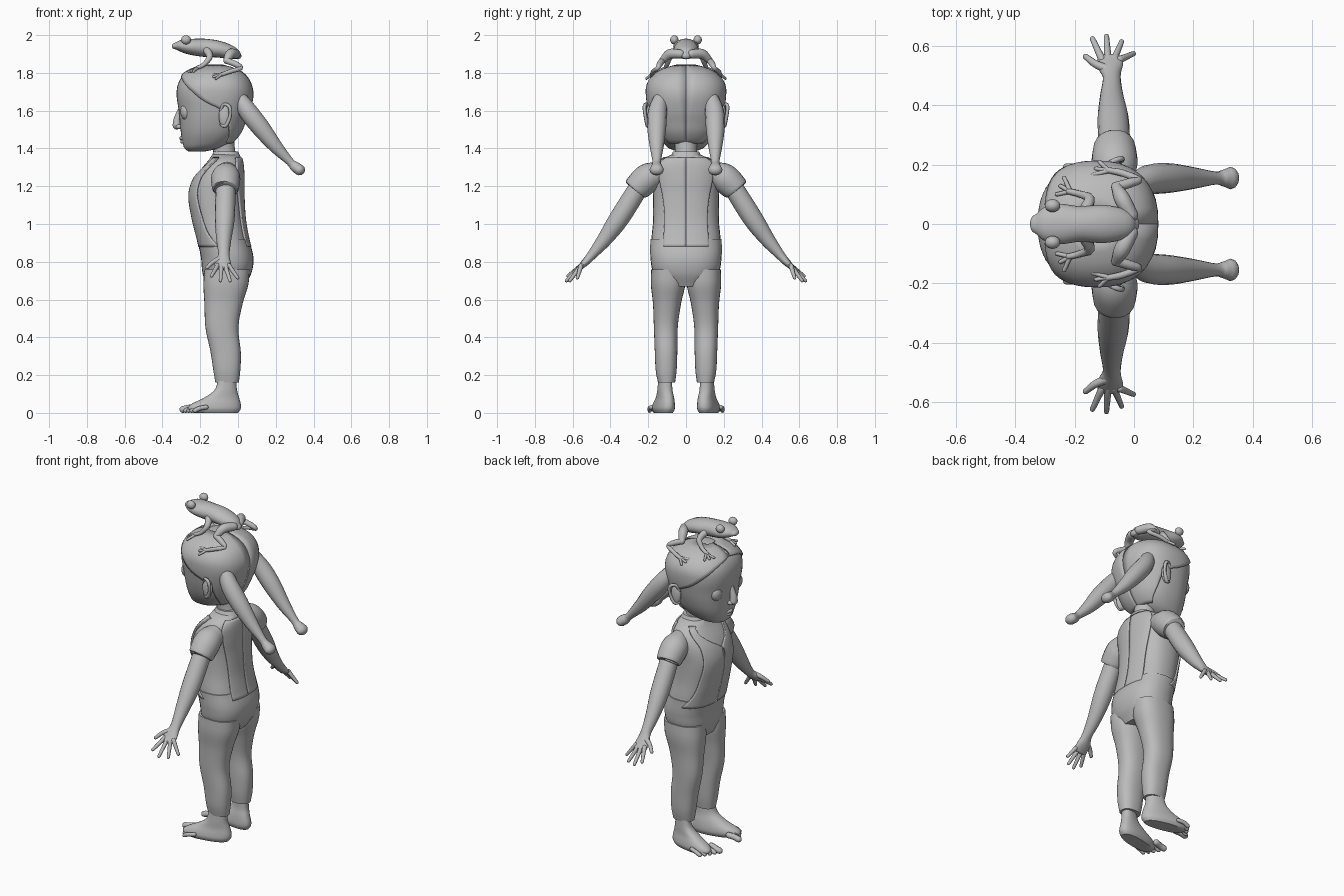
import bpy, bmesh
from math import sin, cos, radians, copysign
from mathutils import Vector, Matrix

cube = bpy.data.objects.get("Cube")
if cube:
    bpy.data.objects.remove(cube)

GREY = (0.5, 0.5, 0.5, 1)
clay = bpy.data.materials.new("plain_grey")
clay.use_nodes = True
clay.diffuse_color = GREY
clay.node_tree.nodes["Principled BSDF"].inputs["Base Color"].default_value = GREY


def finish(name, bm, mirror=False, thickness=0):
    """Turn a bmesh into a smooth object, optionally mirrored left to right."""
    bmesh.ops.recalc_face_normals(bm, faces=bm.faces)
    mesh = bpy.data.meshes.new(name)
    bm.to_mesh(mesh)
    bm.free()
    mesh.materials.append(clay)
    obj = bpy.data.objects.new(name, mesh)
    bpy.context.collection.objects.link(obj)
    if thickness:
        solid = obj.modifiers.new("thickness", 'SOLIDIFY')
        solid.thickness, solid.offset = thickness, 0
    if mirror:
        mod = obj.modifiers.new("mirror", 'MIRROR')
        mod.use_axis = (False, True, False)
        mod.use_mirror_merge = False
    bpy.ops.object.select_all(action='DESELECT')
    obj.select_set(True)
    bpy.context.view_layer.objects.active = obj
    bpy.ops.object.shade_smooth_by_angle(angle=radians(50))
    return obj


def sample(rows, z):
    """Smoothly interpolate the columns of rows at the first-column value z."""
    last = len(rows) - 1
    i = max([k for k in range(last) if rows[k][0] <= z] or [0])
    step = rows[i + 1][0] - rows[i][0]
    t = min(max((z - rows[i][0]) / step, 0), 1)

    def slope(k, c):
        a, b = rows[max(k - 1, 0)], rows[min(k + 1, last)]
        return (b[c] - a[c]) / (b[0] - a[0]) * step

    out = []
    for c in range(1, len(rows[0])):
        p, q = rows[i][c], rows[i + 1][c]
        m, n = slope(i, c), slope(i + 1, c)
        d = q - p
        out.append(p + m * t + (3 * d - 2 * m - n) * t ** 2 + (m + n - 2 * d) * t ** 3)
    return out


def surface(rows, z, angle, grow=0, skew=0):
    """Point on a rounded section; angle zero looks forward."""
    front, back, inner, outer = sample(rows, z)
    c, s = cos(angle), sin(angle)
    c, s = copysign(abs(c) ** 0.84, c), copysign(abs(s) ** 0.84, s)
    x = (front + back) / 2 - ((back - front) / 2 + grow) * c
    y = (inner + outer) / 2 + ((outer - inner) / 2 + grow) * s
    return Vector((x, y - x * skew, z))


def bridge(bm, rings, closed=True):
    for a, b in zip(rings, rings[1:]):
        for k in range(len(a) if closed else len(a) - 1):
            j = (k + 1) % len(a)
            bm.faces.new((a[k], a[j], b[j], b[k]))


def levels(low, high, count):
    return [low + (high - low) * k / count for k in range(count + 1)]


def loft(name, rows, mirror=False, grow=0, skew=0, sides=32, count=24):
    """Body built from horizontal sections."""
    bm = bmesh.new()
    rings = [[bm.verts.new(surface(rows, z, radians(360 * k / sides), grow, skew))
              for k in range(sides)] for z in levels(rows[0][0], rows[-1][0], count)]
    bridge(bm, rings)
    bm.faces.new(rings[0])
    bm.faces.new(rings[-1])
    return finish(name, bm, mirror)


def patch(name, rows, border, grow, thickness=0.01):
    """Cloth or hair lying on a body between two border angles."""
    bm = bmesh.new()
    rings = []
    for z in levels(border[0][0], border[-1][0], 32):
        lo, hi = sample(border, z)
        rings.append([bm.verts.new(surface(rows, z, radians(a), grow)) for a in levels(lo, hi, 12)])
    bridge(bm, rings, closed=False)
    return finish(name, bm, True, thickness)


def tube(name, rows, mirror=True, sides=12, steps=4):
    """Round-ended limb along x, y, z, radius, optional second radius."""
    keys = [(i, *r[:4], r[-1]) for i, r in enumerate(rows)]
    path = [sample(keys, t) for t in levels(0, len(rows) - 1, steps * (len(rows) - 1))]
    points = [Vector(p[:3]) for p in path]
    run = points[-1] - points[0]
    ref = Vector((1, 0, 0)) if abs(run.z) > max(abs(run.x), abs(run.y)) else Vector((0, 0, 1))
    bm = bmesh.new()
    rings = []

    def ring(i, bulge=0, sign=1):
        t = (points[min(i + 1, len(points) - 1)] - points[max(i - 1, 0)]).normalized()
        side = t.cross(ref).normalized()
        up = side.cross(t)
        a, b = path[i][3:]
        mid = points[i] + t * min(a, b) * sin(bulge) * sign
        rings.append([bm.verts.new(mid + (side * a * cos(v) + up * b * sin(v)) * cos(bulge))
                      for v in (radians(360 * k / sides) for k in range(sides))])

    bulges = [radians(d) for d in (25, 50, 75)]
    for bulge in reversed(bulges):
        ring(0, bulge, -1)
    for i in range(len(points)):
        ring(i)
    for bulge in bulges:
        ring(len(points) - 1, bulge)
    bridge(bm, rings)
    bm.faces.new(rings[0])
    bm.faces.new(rings[-1])
    return finish(name, bm, mirror)


def ball(name, at, size):
    bm = bmesh.new()
    bmesh.ops.create_uvsphere(bm, u_segments=20, v_segments=12, radius=1,
                              matrix=Matrix.Translation(at) @ Matrix.Diagonal((*size, 1)))
    return finish(name, bm, True)


def centred(rows):
    return [(z, front, back, -w, w) for z, front, back, w in rows]


# Shirt and dungarees
torso = centred([(.67, -.16, .03, .1), (.74, -.182, .065, .165), (.82, -.19, .076, .182),
                 (.92, -.21, .052, .183), (1.02, -.235, .034, .174), (1.15, -.254, .026, .175),
                 (1.24, -.23, .026, .18), (1.31, -.18, .022, .17), (1.345, -.15, .015, .13),
                 (1.37, -.135, .005, .07)])
loft("shirt", torso)
loft("trouser_seat", [r for r in torso if r[0] < 1], grow=.006).scale.z = 1
patch("bib_front", torso, [(.88, 0, 80), (.95, 0, 62), (1.05, 0, 54), (1.15, 0, 48),
                           (1.22, 0, 46), (1.27, 20, 48), (1.32, 38, 58), (1.35, 45, 70)], .004)
patch("bib_back", torso, [(.88, 145, 180), (1.1, 143, 180), (1.35, 125, 180)], .004)
legs = [(.16, -.12, .004, .058, .148), (.22, -.13, .012, .05, .16), (.32, -.145, .015, .046, .165),
        (.45, -.172, .002, .044, .17), (.58, -.178, .025, .026, .175),
        (.68, -.183, .055, .004, .186), (.76, -.178, .062, .01, .184)]
loft("trouser_leg", legs, mirror=True)

# Neck and collar
tube("neck", [(-.065, 0, 1.32, .062), (-.075, 0, 1.4, .058), (-.09, 0, 1.48, .07)], False, 24)
loft("collar", centred([(1.33, -.16, .022, .11), (1.36, -.14, .012, .082), (1.385, -.128, .0, .068)]))

# Bare feet with toes
loft("foot", [(0, -.235, .0, .055, .14), (.02, -.265, .014, .045, .15), (.045, -.25, .015, .045, .148),
              (.08, -.18, .006, .052, .14), (.12, -.125, -.005, .062, .138),
              (.18, -.105, -.01, .066, .135)], mirror=True, skew=.18)
for i in range(5):
    x, y = -.292 + .016 * i, .092 + .025 * i
    r = .018 if i == 0 else .012
    tube(f"toe_{i}", [(x + .06, y - .008, .03, r), (x + .025, y, .024, r), (x, y, r, r)], sides=8)

# Sleeves, arms and hands
tube("sleeve", [(-.06, .14, 1.27, .06), (-.065, .2, 1.245, .077), (-.066, .25, 1.2, .073),
                (-.067, .266, 1.182, .066), (-.067, .262, 1.187, .05)], sides=20)
tube("arm", [(-.065, .24, 1.21, .052), (-.07, .35, 1.035, .053), (-.075, .43, .92, .04),
             (-.075, .495, .84, .026, .03), (-.08, .53, .8, .02, .042),
             (-.08, .56, .77, .014, .044)], sides=16)
tips = [(-.14, .625, .725), (-.093, .633, .7), (-.042, .615, .7), (-.002, .575, .715)]
for i, tip in enumerate(tips):
    tube(f"finger_{i}", [(-.108 + .02 * i, .555, .78, .013), (*tip, .009)], sides=8)
tube("thumb", [(-.085, .52, .82, .016), (-.13, .54, .8, .013), (-.163, .565, .77, .01)], sides=8)

# Head, face and ears
head = centred([(1.385, -.265, -.17, .05), (1.4, -.283, -.1, .09), (1.43, -.293, -.04, .12),
                (1.48, -.302, .005, .152), (1.54, -.308, .032, .175), (1.6, -.314, .055, .19),
                (1.68, -.325, .072, .203), (1.74, -.318, .062, .198), (1.79, -.288, .03, .162),
                (1.82, -.24, -.02, .112), (1.84, -.18, -.09, .04)])
loft("head", head, sides=40, count=36)
tube("nose", [(-.305, 0, 1.6, .016), (-.322, 0, 1.55, .02), (-.324, 0, 1.522, .026, .022)], False)
ball("nostril", (-.312, .02, 1.515), (.018, .014, .013))
for label, z, x in (("upper", 1.455, -.3), ("lower", 1.437, -.295)):
    tube(label + "_lip", [(x + .022, -.05, z, .005), (x, 0, z, .011), (x + .022, .05, z, .005)], False)
ball("eyeball", (-.272, .098, 1.595), (.033, .04, .046))
tube("upper_eyelid", [(-.302, .052, 1.595, .006), (-.302, .085, 1.64, .007),
                      (-.275, .128, 1.635, .007), (-.25, .148, 1.59, .006)], sides=8)
ball("ear", (-.07, .195, 1.57), (.032, .018, .06))
tube("ear_rim", [(-.092, .195, 1.6, .008), (-.075, .21, 1.633, .009), (-.045, .22, 1.62, .01),
                 (-.042, .215, 1.57, .009), (-.065, .203, 1.52, .011), (-.088, .195, 1.525, .009)], sides=8)

# Hair cap and two hanging tails
patch("hair", head, [(1.43, 140, 180), (1.5, 122, 180), (1.58, 108, 180), (1.66, 75, 180),
                     (1.72, 52, 180), (1.77, 25, 180), (1.79, 0, 180), (1.84, 0, 180)], .005)
tube("hair_tail", [(.0, .13, 1.68, .035), (.05, .15, 1.6, .05), (.12, .155, 1.51, .05),
                   (.2, .155, 1.41, .037), (.275, .155, 1.33, .022), (.3, .155, 1.305, .028),
                   (.325, .155, 1.287, .038, .03)], sides=14)

# Frog sitting on the head
tube("frog_body", [(-.335, 0, 1.942, .03, .016), (-.3, 0, 1.943, .058, .032), (-.25, 0, 1.938, .068, .042),
                   (-.18, 0, 1.933, .06, .048), (-.1, 0, 1.925, .064, .044),
                   (-.03, 0, 1.905, .05, .035), (0, 0, 1.89, .025, .018)], False, 20)
ball("frog_eye", (-.275, .062, 1.975), (.026, .022, .024))
tube("frog_front_leg", [(-.165, .045, 1.92, .022), (-.15, .085, 1.885, .017), (-.18, .1, 1.845, .012),
                        (-.22, .11, 1.825, .01)], sides=10)
tube("frog_thigh", [(-.01, .03, 1.9, .024), (-.04, .085, 1.9, .027), (-.06, .125, 1.865, .018)], sides=10)
tube("frog_shin", [(-.06, .125, 1.865, .017), (-.01, .14, 1.845, .016), (.015, .15, 1.825, .012),
                   (-.04, .172, 1.808, .012), (-.09, .182, 1.79, .01)], sides=10)
for i in range(3):
    tube(f"frog_front_toe_{i}", [(-.215, .11, 1.825, .008), (-.26 + .012 * i, .1 + .028 * i, 1.808, .007)], sides=8)
    tube(f"frog_hind_toe_{i}", [(-.085, .18, 1.793, .008), (-.14 + .012 * i, .165 + .022 * i, 1.79 - .01 * i, .007)], sides=8)
